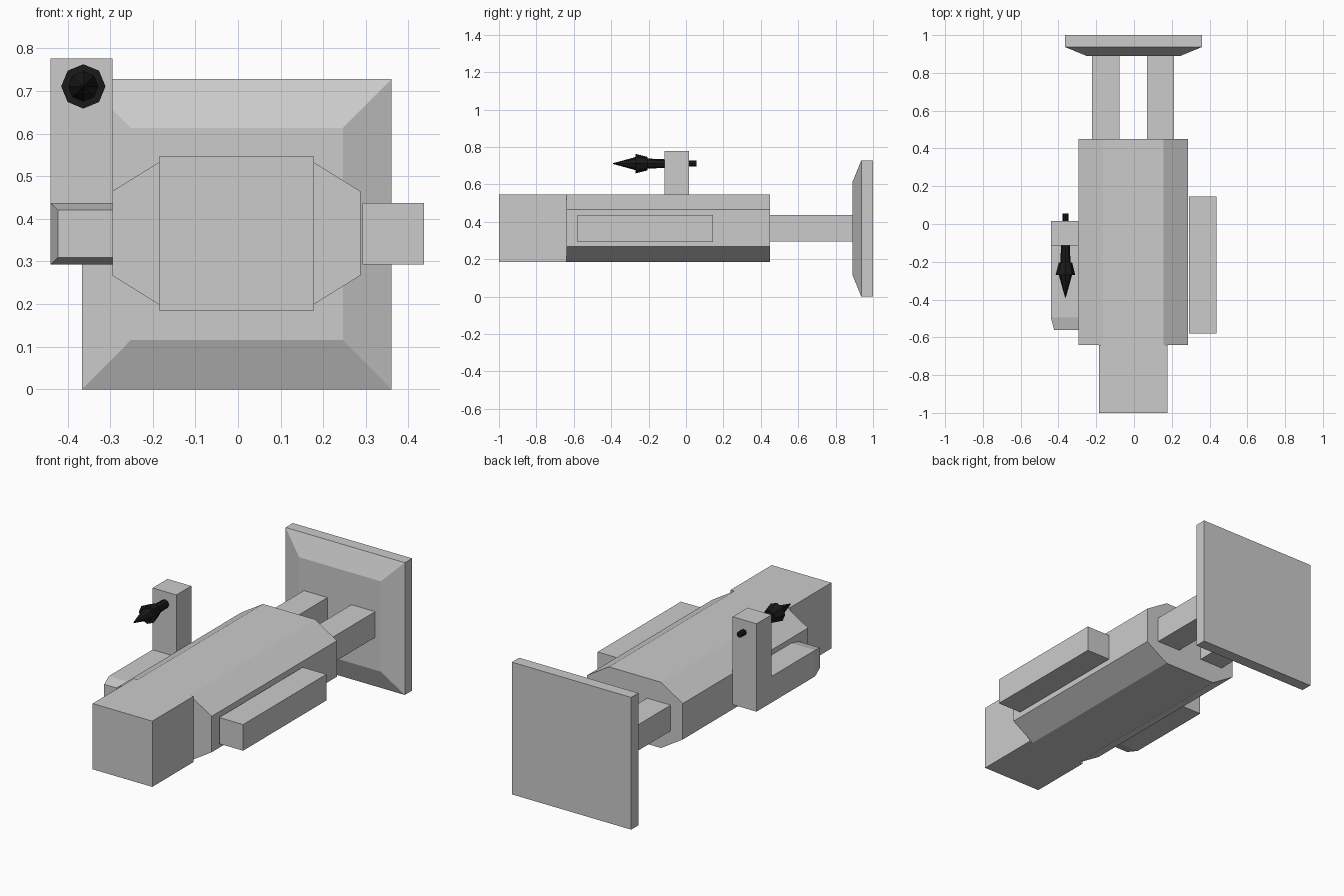
import bpy, bmesh, math

if "Cube" in bpy.data.objects:
    bpy.data.objects.remove(bpy.data.objects["Cube"])


def add_object(name, bm):
    bmesh.ops.recalc_face_normals(bm, faces=bm.faces)
    mesh = bpy.data.meshes.new(name)
    bm.to_mesh(mesh)
    bm.free()
    obj = bpy.data.objects.new(name, mesh)
    bpy.context.collection.objects.link(obj)
    return obj


def loft(name, sections):
    """Bridge matching (x, z) outlines placed along y and cap both ends."""
    bm = bmesh.new()
    rings = [[bm.verts.new((x, y, z)) for x, z in pts] for y, pts in sections]
    n = len(rings[0])
    for a, b in zip(rings, rings[1:]):
        for i in range(n):
            j = (i + 1) % n
            bm.faces.new((a[i], a[j], b[j], b[i]))
    bm.faces.new(rings[0])
    bm.faces.new(rings[-1])
    return add_object(name, bm)


def rect(x0, x1, z0, z1):
    return [(x0, z0), (x1, z0), (x1, z1), (x0, z1)]


def box(name, x, y, z):
    return loft(name, [(y[0], rect(*x, *z)), (y[1], rect(*x, *z))])


def octagon(r, cx=-0.363, cz=0.711):
    return [(cx + r * math.cos(i * math.pi / 4), cz + r * math.sin(i * math.pi / 4))
            for i in range(8)]


# Main body with chamfered corners, and the square nose
CX, CZ = -0.004, 0.366
quarter = [(0.291, 0.099), (0.159, 0.181)]
outline = [(CX + x, CZ + z) for x, z in quarter]
outline += [(CX - x, CZ + z) for x, z in reversed(quarter)]
outline += [(CX - x, CZ - z) for x, z in quarter]
outline += [(CX + x, CZ - z) for x, z in reversed(quarter)]
loft("main_body", [(-0.64, outline), (0.45, outline)])
box("front_nose", (-0.185, 0.178), (-1.0, -0.64), (0.185, 0.547))

# Side box on the right
box("right_side_box", (0.292, 0.437), (-0.58, 0.145), (0.293, 0.437))

# Left bracket: tapered arm and upright post
arm = rect(-0.44, -0.295, 0.293, 0.437)
loft("left_arm", [(-0.56, rect(-0.423, -0.295, 0.309, 0.421)),
                  (-0.495, arm), (0.015, arm)])
box("left_post", (-0.44, -0.295), (-0.115, 0.015), (0.437, 0.777))

# Rear struts and bevelled mounting plate
for name, x in (("left_strut", -0.222), ("right_strut", 0.068)):
    box(name, (x, x + 0.144), (0.45, 0.89), (0.295, 0.437))
plate = rect(-0.366, 0.36, 0.0, 0.728)
loft("mounting_plate", [(0.89, rect(-0.251, 0.246, 0.116, 0.613)),
                        (0.937, plate), (1.0, plate)])

# Dark pointed nozzle and the rod through the post
nozzle = loft("nozzle", [(y, octagon(r)) for y, r in (
    (-0.39, 0.002), (-0.27, 0.035), (-0.27, 0.052), (-0.205, 0.036),
    (-0.205, 0.027), (-0.113, 0.023))])
rod = loft("nozzle_rod", [(-0.12, octagon(0.016)), (0.055, octagon(0.016))])
black = bpy.data.materials.new("black")
black.diffuse_color = (0.01, 0.01, 0.01, 1)
black.use_nodes = True
black.node_tree.nodes["Principled BSDF"].inputs["Base Color"].default_value = black.diffuse_color
for obj in (nozzle, rod):
    obj.data.materials.append(black)
